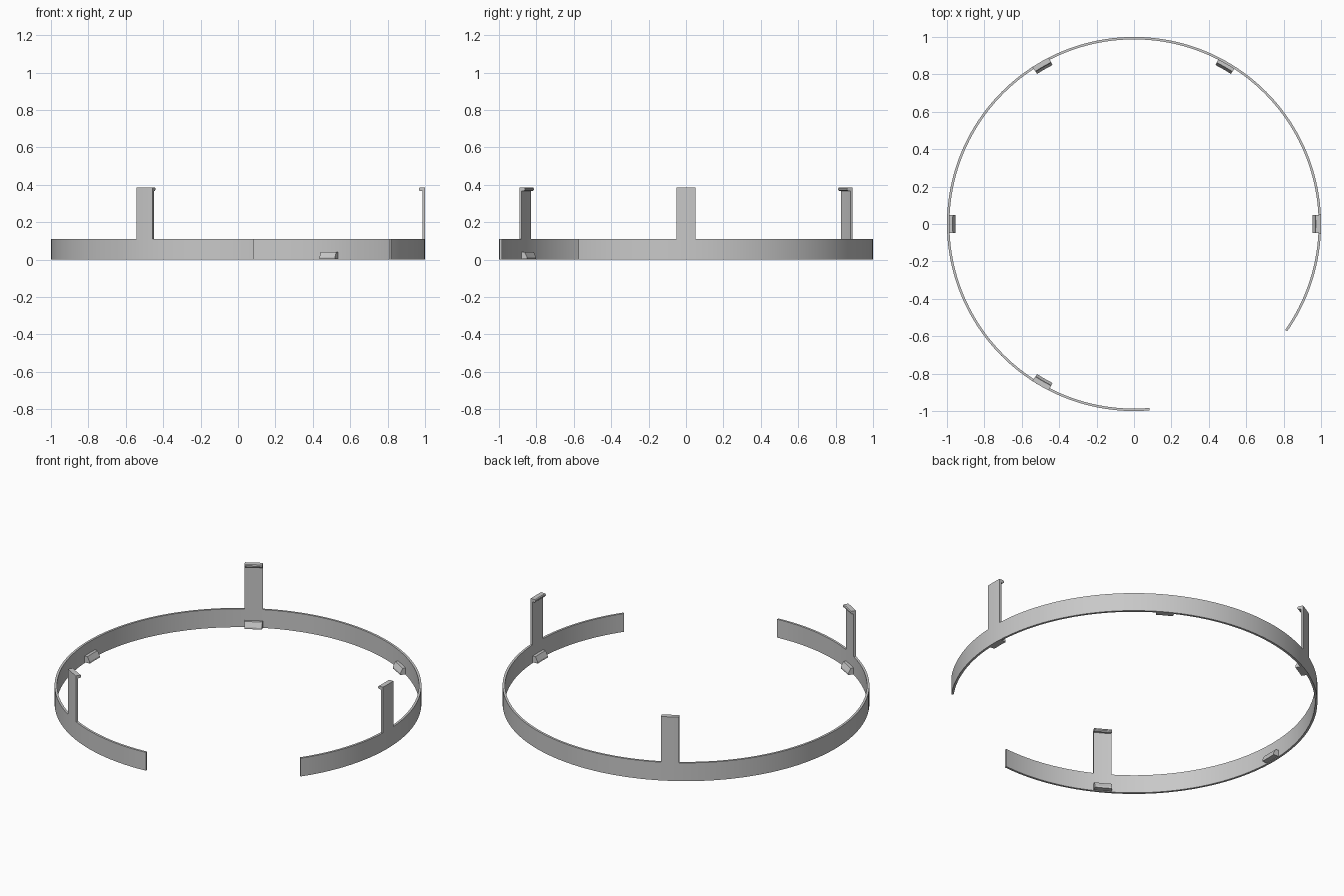
import bpy, bmesh
from math import radians, degrees, cos, sin, ceil

if "Cube" in bpy.data.objects:
    bpy.data.objects.remove(bpy.data.objects["Cube"], do_unlink=True)

grey = bpy.data.materials.new("plain grey")
grey.use_nodes = True
colour = (0.58, 0.58, 0.58, 1)
grey.diffuse_color = colour
grey.node_tree.nodes["Principled BSDF"].inputs["Base Color"].default_value = colour

INNER, OUTER = 0.987, 1.0
BAND_TOP, CLIP_TOP = 0.11, 0.385


def sweep(name, profile, start, end, step=2.0):
    """Sweep a closed (radius, z) profile round the z axis between two angles."""
    bm = bmesh.new()
    count = ceil((end - start) / step)
    rings = []
    for i in range(count + 1):
        a = radians(start + (end - start) * i / count)
        rings.append([bm.verts.new((r * cos(a), r * sin(a), z)) for r, z in profile])
    n = len(profile)
    for a, b in zip(rings, rings[1:]):
        for k in range(n):
            bm.faces.new((a[k], a[(k + 1) % n], b[(k + 1) % n], b[k]))
    bm.faces.new(rings[0])
    bm.faces.new(rings[-1][::-1])
    bmesh.ops.recalc_face_normals(bm, faces=bm.faces)
    mesh = bpy.data.meshes.new(name)
    bm.to_mesh(mesh)
    bm.free()
    mesh.materials.append(grey)
    obj = bpy.data.objects.new(name, mesh)
    bpy.context.collection.objects.link(obj)
    bpy.ops.object.select_all(action="DESELECT")
    obj.select_set(True)
    bpy.context.view_layer.objects.active = obj
    bpy.ops.object.shade_smooth_by_angle(angle=radians(20))
    return obj


# Open band with a gap at the front left
sweep("band", [(INNER, 0), (OUTER, 0), (OUTER, BAND_TOP), (INNER, BAND_TOP)], -35, 274.8)

# Cross-sections of the hooked upright and the small bevelled ledge
clip = [(INNER, BAND_TOP), (OUTER, BAND_TOP), (OUTER, CLIP_TOP), (0.972, CLIP_TOP),
        (0.968, 0.38), (0.968, 0.373), (0.974, 0.367), (INNER, 0.367)]
ledge = [(INNER, 0.004), (0.955, 0.004), (0.955, 0.014), (0.97, 0.042), (INNER, 0.042)]
half = degrees(0.05)

# Ledges every sixth of a turn, uprights on every other one
for i in range(5):
    angle = 60 * i
    sweep(f"ledge_{i + 1}", ledge, angle - half, angle + half)
    if i % 2 == 0:
        sweep(f"clip_{i // 2 + 1}", clip, angle - half, angle + half)
